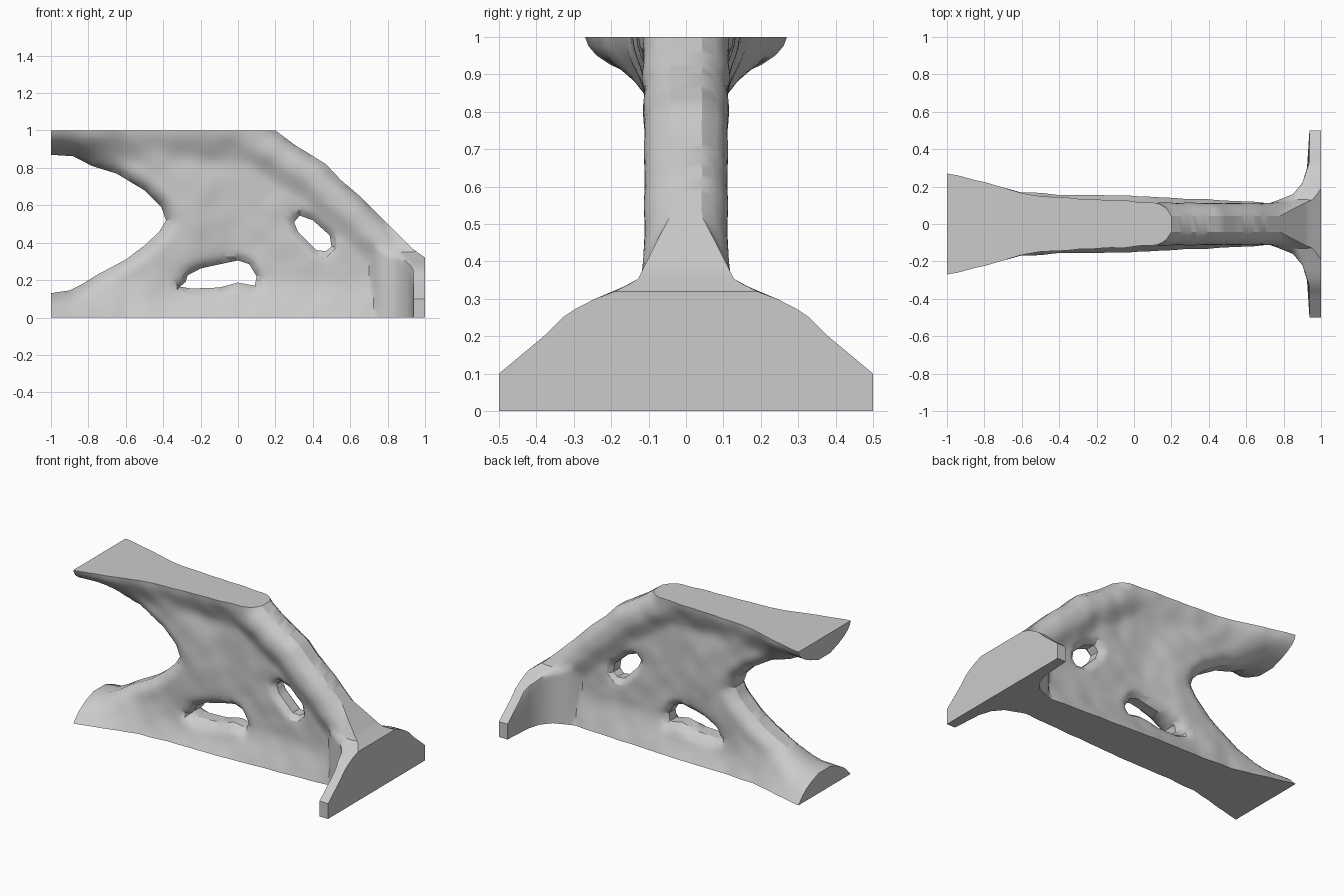
import bpy, bmesh, math
from mathutils import Vector, noise
from mathutils.geometry import delaunay_2d_cdt, intersect_point_line

if "Cube" in bpy.data.objects:
    bpy.data.objects.remove(bpy.data.objects["Cube"])

STEP = 0.025

# Free edges of the bracket in the front view (x, z)
LEFT = [(-1, .87), (-.88, .862), (-.78, .81), (-.65, .77), (-.5, .68), (-.41, .59), (-.385, .52),
        (-.42, .46), (-.5, .385), (-.6, .31), (-.75, .23), (-.83, .18), (-.9, .145), (-1, .13)]
ARCH = [(.2, 1), (.3, .925), (.47, .82), (.55, .735), (.65, .65), (.75, .55), (.85, .45),
        (.93, .37), (1, .32)]
LONG_HOLE = [(-.31, .165), (-.28, .19), (-.27, .225), (-.2, .262), (-.12, .28), (0, .305),
             (.06, .285), (.1, .22), (.09, .17), (0, .187), (-.1, .16), (-.25, .155)]
SMALL_HOLE = [(.3, .51), (.33, .545), (.4, .52), (.49, .44), (.5, .38), (.47, .355),
              (.42, .36), (.35, .43), (.32, .46)]

# Half-width profiles: flanges and end plate
BOTTOM = [(-1, .27), (-.8, .22), (-.6, .17), (-.4, .157), (0, .15), (.2, .14), (.4, .13), (.7, .115), (1, .115)]
TOP = [(-1, .27), (-.8, .225), (-.6, .165), (-.5, .148), (-.2, .132), (0, .12), (.2, .11), (1, .11)]
PLATE_X = [(.65, 0), (.75, .12), (.85, .16), (.9, .22), (.925, .3), (.938, .5), (1, .5)]
PLATE_Z = [(0, .5), (.1, .5), (.2, .38), (.25, .33), (.29, .27), (.32, .19), (.35, .13), (.45, .08), (.6, 0)]


def lerp(table, t):
    if t <= table[0][0]:
        return table[0][1]
    for (a, va), (b, vb) in zip(table, table[1:]):
        if t <= b:
            return va + (vb - va) * (t - a) / (b - a)
    return table[-1][1]


def smooth(a, b, t):
    t = min(1, max(0, (t - a) / (b - a)))
    return t * t * (3 - 2 * t)


def resample(pts, closed=False):
    pts = [Vector(p) for p in pts]
    ends = pts[1:] + (pts[:1] if closed else [])
    out = []
    for a, b in zip(pts, ends):
        n = max(1, round((b - a).length / STEP))
        out += [a.lerp(b, i / n) for i in range(n)]
    return out if closed else out + [pts[-1]]


def distance(p, pts, closed=False):
    ends = pts[1:] + (pts[:1] if closed else [])
    best = 9
    for a, b in zip(pts, ends):
        a, b = Vector(a), Vector(b)
        d = b - a
        t = min(1, max(0, (p - a).dot(d) / d.length_squared))
        best = min(best, (p - a - d * t).length)
    return best


def contains(poly, p):
    hit = False
    for a, b in zip(poly, poly[1:] + poly[:1]):
        if (a[1] > p.y) != (b[1] > p.y):
            if p.x < a[0] + (b[0] - a[0]) * (p.y - a[1]) / (b[1] - a[1]):
                hit = not hit
    return hit


left, arch = resample(LEFT), resample(ARCH)
holes = [resample(h, True) for h in (LONG_HOLE, SMALL_HOLE)]
outline = left + [Vector((-1, 0)), Vector((1, 0))] + arch[::-1] + [Vector((-1, 1))]


def solid(p):
    return contains(outline, p) and not any(contains(h, p) for h in holes)


def edge_distances(p):
    return (distance(p, LEFT), distance(p, ARCH),
            min(distance(p, LONG_HOLE, True), distance(p, SMALL_HOLE, True)))


def half_width(p):
    x, z = p
    d_left, d_arch, d_hole = edge_distances(p)
    # web, thicker along the arch strut and the diagonal strut
    w = .068
    w = max(w, .068 + .045 * (1 - smooth(.11, .24, d_arch)), .068 + .037 * (1 - smooth(.15, .4, d_left)))
    # top and bottom flanges
    w += max(0, lerp(BOTTOM, x) - w) * max(0, 1 - z / .22) ** 1.4
    w += max(0, lerp(TOP, x) - w) * (1 - smooth(0, .19, 1 - z))
    w += .006 * noise.noise(Vector((x * 9, z * 9, 2)))
    # rounded free edges
    for d, r in ((d_left, .09), (d_arch, .11), (d_hole, .06)):
        u = min(1, (d + .008) / r)
        w *= math.sqrt(u * (2 - u))
    # wide end plate
    return max(w, min(lerp(PLATE_X, x), lerp(PLATE_Z, z)))


# Front-view triangulation of the bracket
points, edges = [], []
for loop in [outline] + holes:
    s, n = len(points), len(loop)
    points += loop
    edges += [(s + i, s + (i + 1) % n) for i in range(n)]
columns = [i * STEP - 1 for i in range(81)] + [.938]
for x in columns:
    for j in range(41):
        p = Vector((x, j * STEP))
        corner = abs(x) == 1 and j in (0, 40)
        if not corner and solid(Vector((x * .999, .5 + (p.y - .5) * .999))) and min(edge_distances(p)) > .012:
            points.append(p)
verts2d, _, tris, *_ = delaunay_2d_cdt(points, edges, [], 0, 1e-5)
tris = [t for t in tris if solid(sum((verts2d[i] for i in t), Vector((0, 0))) / 3)]

# Two mirrored sides joined by a rim
bm = bmesh.new()
sides = ([], [])
used = {i for t in tris for i in t}
for i, p in enumerate(verts2d):
    h = half_width(p) if i in used else 0
    for side, sign in zip(sides, (-1, 1)):
        side.append(bm.verts.new((p.x, sign * h, p.y)))
count = {}
for t in tris:
    for side in sides:
        bm.faces.new([side[i] for i in t])
    for a, b in zip(t, t[1:] + t[:1]):
        count.setdefault(frozenset((a, b)), []).append((a, b))
for uses in count.values():
    if len(uses) == 1:
        a, b = uses[0]
        bm.faces.new((sides[0][a], sides[0][b], sides[1][b], sides[1][a]))
bmesh.ops.delete(bm, geom=[v for v in bm.verts if not v.link_faces], context='VERTS')
bmesh.ops.recalc_face_normals(bm, faces=bm.faces)
mesh = bpy.data.meshes.new("organic_bracket")
bm.to_mesh(mesh)
bm.free()
bracket = bpy.data.objects.new("organic_bracket", mesh)
bpy.context.collection.objects.link(bracket)
bpy.context.view_layer.objects.active = bracket
bracket.select_set(True)
bpy.ops.object.shade_smooth_by_angle(angle=math.radians(30))
